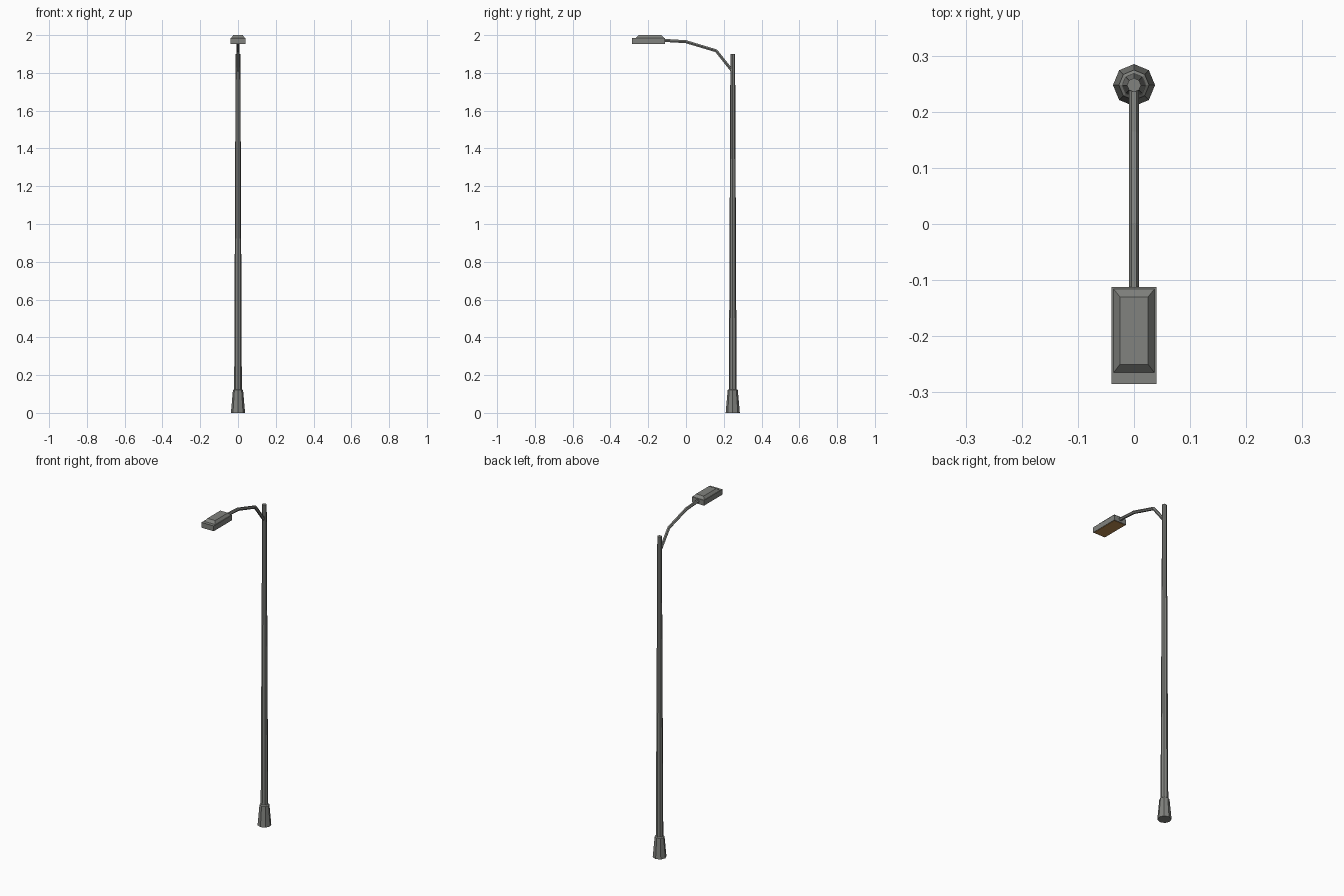
import bpy, bmesh, math
from mathutils import Vector

if "Cube" in bpy.data.objects:
    bpy.data.objects.remove(bpy.data.objects["Cube"])

POLE_Y = 0.2475


def material(name, rgb):
    m = bpy.data.materials.new(name)
    m.diffuse_color = (*rgb, 1)
    m.use_nodes = True
    m.node_tree.nodes["Principled BSDF"].inputs["Base Color"].default_value = m.diffuse_color
    return m


grey = material("grey metal", (0.22, 0.225, 0.21))
amber = material("amber lens", (0.50, 0.26, 0.08))


def loft(name, rings, mat):
    """Skin a closed solid through a list of equal-length point rings."""
    bm = bmesh.new()
    loops = [[bm.verts.new(p) for p in ring] for ring in rings]
    n = len(loops[0])
    for a, b in zip(loops, loops[1:]):
        for i in range(n):
            j = (i + 1) % n
            bm.faces.new((a[i], a[j], b[j], b[i]))
    bm.faces.new(loops[0][::-1])
    bm.faces.new(loops[-1])
    bmesh.ops.recalc_face_normals(bm, faces=bm.faces)
    me = bpy.data.meshes.new(name)
    bm.to_mesh(me)
    bm.free()
    me.materials.append(mat)
    ob = bpy.data.objects.new(name, me)
    bpy.context.collection.objects.link(ob)
    return ob


def octagon(r, z):
    return [(r * math.cos(k * math.pi / 4), POLE_Y + r * math.sin(k * math.pi / 4), z)
            for k in range(8)]


def rect(hx, y0, y1, z):
    return [(-hx, y0, z), (hx, y0, z), (hx, y1, z), (-hx, y1, z)]


# Flared base and tapered pole
loft("pole_base", [octagon(0.0375, 0), octagon(0.027, 0.12), octagon(0.021, 0.125)], grey)
loft("pole", [octagon(0.0205, 0.1), octagon(0.0125, 1.9)], grey)

# Bent hexagonal arm, mitred at each bend
path = [Vector(p) for p in ((0, 0.245, 1.81), (0, 0.16, 1.917),
                            (0, 0.0, 1.965), (0, -0.13, 1.973))]
rings = []
for i, p in enumerate(path):
    t_in = (p - path[max(i - 1, 0)]).normalized()
    t_out = (path[min(i + 1, len(path) - 1)] - p).normalized()
    t = (t_in + t_out).normalized()
    up = Vector((1, 0, 0)).cross(t)
    rings.append([p + 0.0092 * (Vector((1, 0, 0)) * math.cos(k * math.pi / 3)
                                + up * math.sin(k * math.pi / 3)) for k in range(6)])
loft("arm", rings, grey)

# Lamp housing, bevelled lid and lens underneath
loft("lamp_housing", [rect(0.04, -0.285, -0.112, 1.954), rect(0.04, -0.285, -0.112, 1.985)], grey)
loft("lamp_lid", [rect(0.037, -0.266, -0.115, 1.984), rect(0.025, -0.25, -0.13, 2.0)], grey)
loft("lamp_lens", [rect(0.037, -0.281, -0.116, 1.9525), rect(0.037, -0.281, -0.116, 1.956)], amber)
